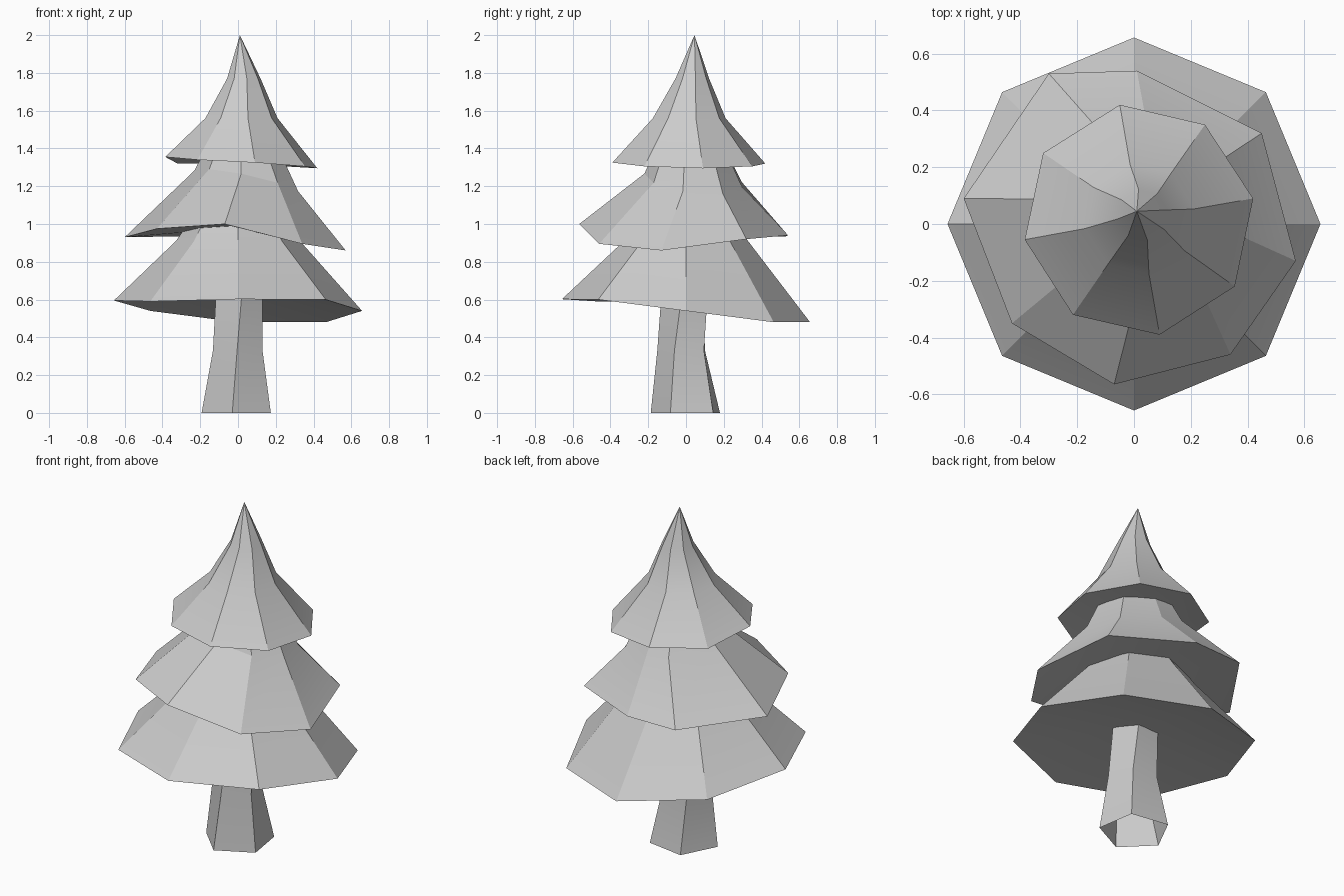
import bpy, bmesh
from math import cos, sin, pi, radians

if "Cube" in bpy.data.objects:
    bpy.data.objects.remove(bpy.data.objects["Cube"])


def loft(name, rings, apex=None, base=None):
    """Skin a stack of equal-length rings; optional tip and recessed underside."""
    bm = bmesh.new()
    loops = [[bm.verts.new(p) for p in ring] for ring in rings]
    n = len(loops[0])
    for a, b in zip(loops, loops[1:]):
        for i in range(n):
            j = (i + 1) % n
            bm.faces.new((a[i], a[j], b[j], b[i]))
    if base:
        mid = bm.verts.new(base)
        for i in range(n):
            bm.faces.new((loops[0][(i + 1) % n], loops[0][i], mid))
    if apex:
        tip = bm.verts.new(apex)
        for i in range(n):
            bm.faces.new((loops[-1][i], loops[-1][(i + 1) % n], tip))
    mesh = bpy.data.meshes.new(name)
    bm.to_mesh(mesh)
    bm.free()
    obj = bpy.data.objects.new(name, mesh)
    bpy.context.collection.objects.link(obj)
    bpy.ops.object.select_all(action='DESELECT')
    obj.select_set(True)
    bpy.context.view_layer.objects.active = obj
    bpy.ops.object.shade_smooth_by_angle(angle=radians(20))
    return obj


def tier(name, rim, steps, base, apex=None):
    """Branch skirt: wavy rim, then shrunken tilted copies.
    Each step is (scale, centre x, y, z, slope in x, slope in y)."""
    rings = [rim]
    for s, cx, cy, cz, tx, ty in steps:
        rings.append([(x * s + cx, y * s + cy, cz + s * (x * tx + y * ty))
                      for x, y, _ in rim])
    return loft(name, rings, apex, base)


# Twisted five-sided trunk, open below: radius, start angle, centre y, height
trunk = [(0.195, 45, 0.006, 0), (0.138, 52, -0.014, 0.33), (0.13, 64, 0, 0.66)]
loft("trunk", [[(r * cos(radians(a) + i * 2 * pi / 5),
                 cy + r * sin(radians(a) + i * 2 * pi / 5), z)
                for i in range(5)] for r, a, cy, z in trunk])

# Lower branches: regular octagon with an uneven, tilted rim
heights = [0.54, 0.48, 0.48, 0.54, 0.595, 0.59, 0.602, 0.60]
rim = [(0.657 * cos(i * pi / 4), 0.657 * sin(i * pi / 4), z)
       for i, z in enumerate(heights)]
tier("lower_branches", rim, [(0.5, 0, 0, 0.91, 0, 0), (0.33, 0, 0, 1.07, 0, 0)],
     base=(0, 0, 0.63))

# Middle branches
rim = [(0.57, -0.13, 0.86), (0.45, 0.32, 0.92), (0.01, 0.54, 0.94),
       (-0.30, 0.53, 0.935), (-0.60, 0.09, 0.93), (-0.43, -0.35, 0.975),
       (-0.07, -0.565, 1.0), (0.34, -0.46, 0.895)]
tier("middle_branches", rim, [(0.47, 0.05, 0.045, 1.225, -0.22, -0.13),
                              (0.25, 0.03, 0.03, 1.49, 0, 0)],
     base=(0, 0, 0.98))

# Top branches, curving up to a point
rim = [(0.42, 0.09, 1.295), (0.25, 0.35, 1.305), (-0.05, 0.42, 1.32),
       (-0.32, 0.25, 1.32), (-0.385, -0.055, 1.355), (-0.215, -0.32, 1.34),
       (0.09, -0.39, 1.325), (0.355, -0.22, 1.305)]
tier("top_branches", rim, [(0.475, 0.01, 0.01, 1.56, 0, 0),
                           (0.22, 0.027, 0.03, 1.77, 0, 0)],
     base=(0.02, 0.01, 1.37), apex=(0.01, 0.045, 2.0))
